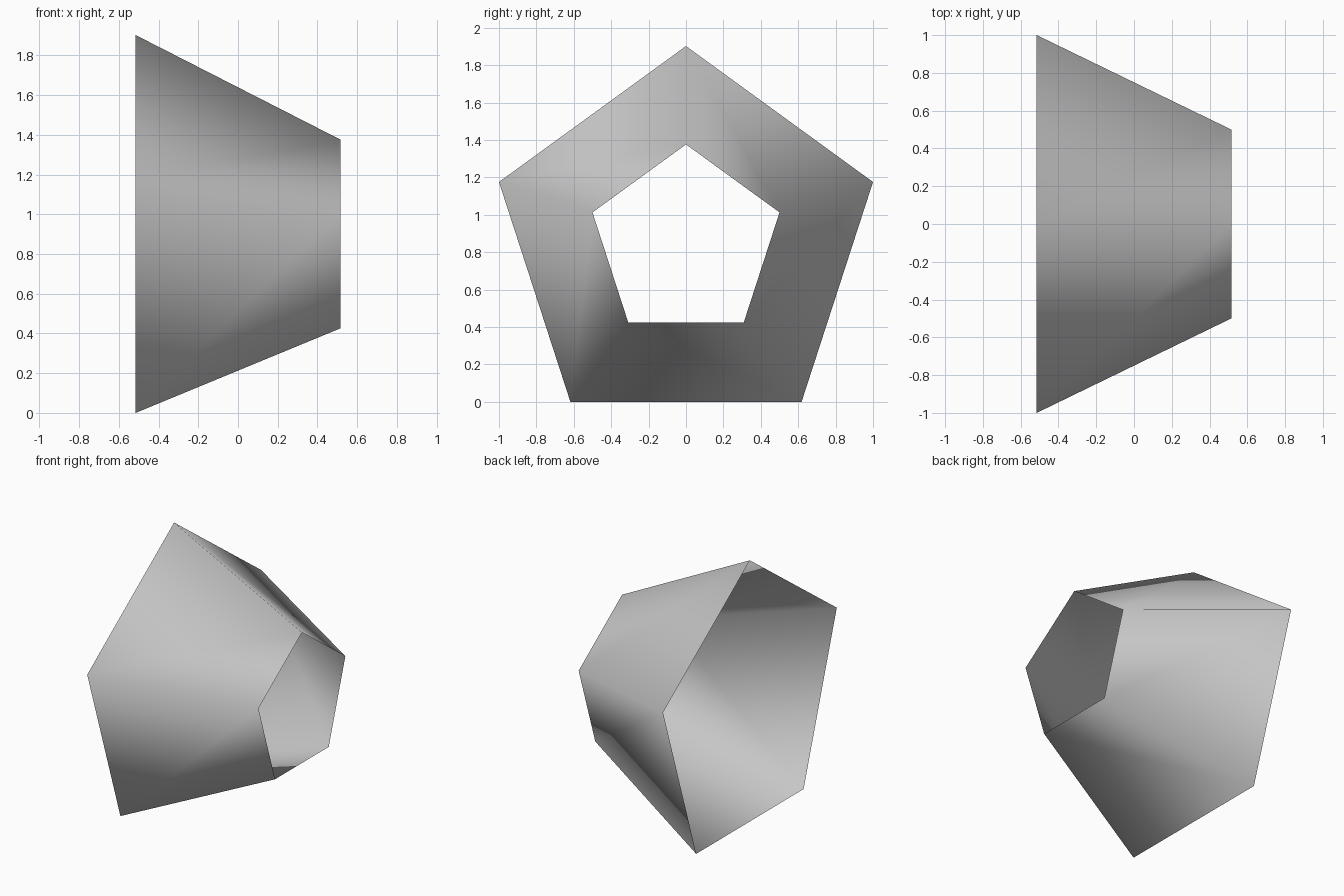
import bpy, bmesh
from math import sin, cos, tau, pi

cube = bpy.data.objects.get("Cube")
if cube:
    bpy.data.objects.remove(cube, do_unlink=True)

SIDES = 5
RADIUS = 1 / sin(tau / SIDES)      # widest corners reach y = +-1
CENTRE_Z = RADIUS * cos(pi / SIDES)  # flat bottom edge rests on the ground
HALF_LENGTH = 0.515

grey = bpy.data.materials.new("light_grey")
grey.use_nodes = True
colour = (0.604, 0.604, 0.604, 1)
grey.diffuse_color = colour
grey.node_tree.nodes["Principled BSDF"].inputs["Base Color"].default_value = colour


def ring(bm, x, radius):
    """Pentagon of vertices across the x axis, one corner pointing up."""
    angles = [tau * i / SIDES for i in range(SIDES)]
    return [bm.verts.new((x, radius * sin(a), CENTRE_Z + radius * cos(a))) for a in angles]


# Open tapered sleeve: a single-sheet wall between a wide and a narrow ring
bm = bmesh.new()
wide = ring(bm, -HALF_LENGTH, RADIUS)
narrow = ring(bm, HALF_LENGTH, RADIUS / 2)
for i in range(SIDES):
    j = (i + 1) % SIDES
    face = bm.faces.new((wide[i], wide[j], narrow[j], narrow[i]))
    face.smooth = True
    # Keep the wall facing outwards
    face.normal_update()
    mid = face.calc_center_median()
    if face.normal.y * mid.y + face.normal.z * (mid.z - CENTRE_Z) < 0:
        face.normal_flip()

mesh = bpy.data.meshes.new("tapered_sleeve")
bm.to_mesh(mesh)
bm.free()
mesh.materials.append(grey)
sleeve = bpy.data.objects.new("tapered_sleeve", mesh)
bpy.context.collection.objects.link(sleeve)
